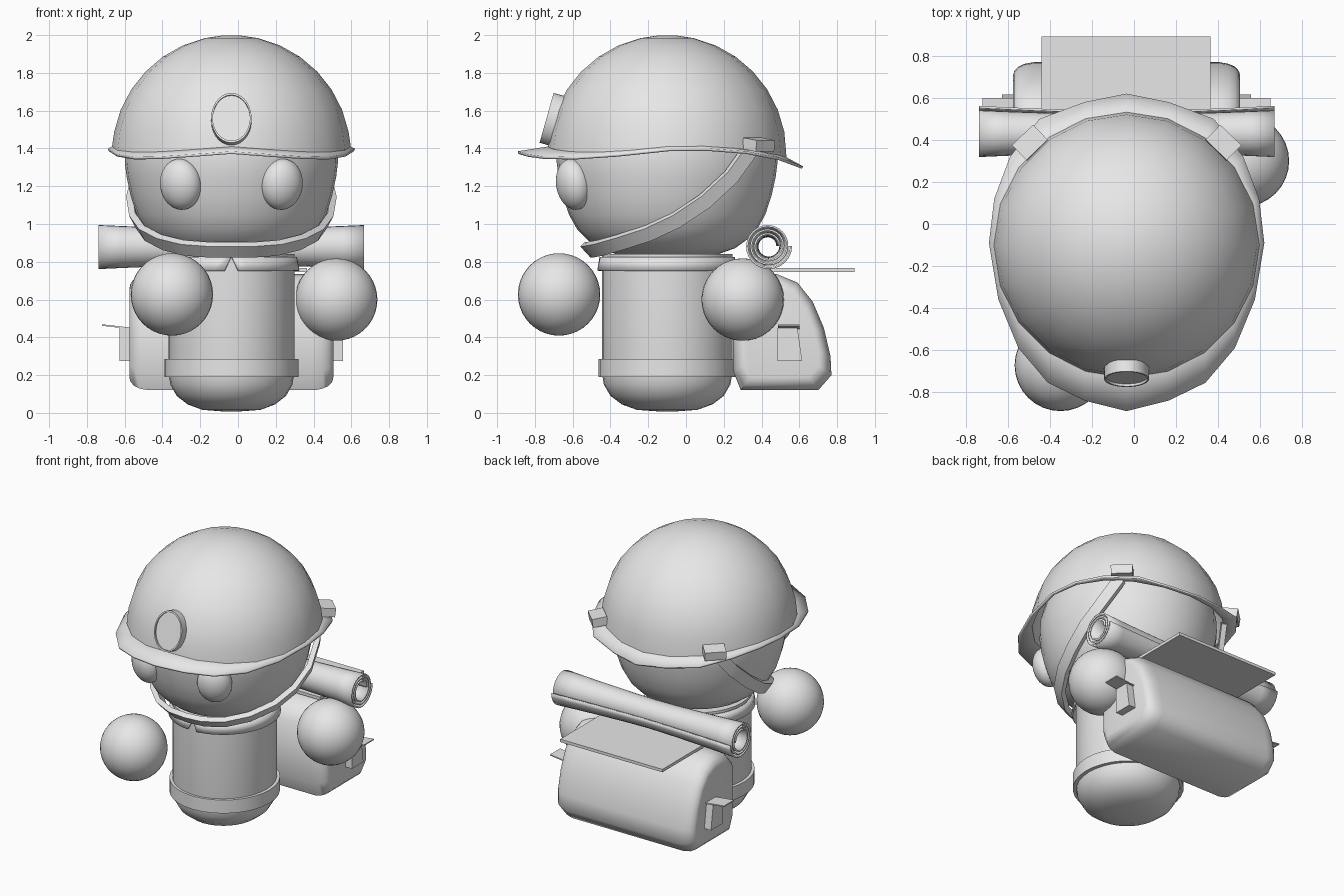
import bpy, bmesh, math
from mathutils import Vector, Matrix

if "Cube" in bpy.data.objects:
    bpy.data.objects.remove(bpy.data.objects["Cube"])

CX, CY = -0.035, -0.1          # vertical axis of the figure
grey = bpy.data.materials.new("plain_grey")
grey.diffuse_color = (0.8, 0.8, 0.8, 1)
grey.use_nodes = True
grey.node_tree.nodes["Principled BSDF"].inputs["Base Color"].default_value = grey.diffuse_color


def finish(name, bm, smooth=40, solid=0, offset=-1):
    bmesh.ops.recalc_face_normals(bm, faces=bm.faces)
    me = bpy.data.meshes.new(name)
    bm.to_mesh(me)
    bm.free()
    ob = bpy.data.objects.new(name, me)
    bpy.context.collection.objects.link(ob)
    me.materials.append(grey)
    if solid:
        m = ob.modifiers.new("thickness", 'SOLIDIFY')
        m.thickness, m.offset = solid, offset
    if smooth:
        bpy.ops.object.select_all(action='DESELECT')
        ob.select_set(True)
        bpy.context.view_layer.objects.active = ob
        bpy.ops.object.shade_smooth_by_angle(angle=math.radians(smooth))
    return ob


def loft(name, rings, closed=True, caps=(True, True), **kw):
    """Skin a list of equally sized point rings."""
    bm = bmesh.new()
    vs = [[bm.verts.new(p) for p in r] for r in rings]
    n = len(vs[0])
    for a, b in zip(vs, vs[1:]):
        for i in range(n if closed else n - 1):
            j = (i + 1) % n
            bm.faces.new((a[i], a[j], b[j], b[i]))
    if caps[0]:
        bm.faces.new(vs[0])
    if caps[1]:
        bm.faces.new(vs[-1])
    return finish(name, bm, **kw)


def circle(r, z, n=32, sx=1.0):
    return [(CX + sx * r * math.sin(k * math.tau / n),
             CY - r * math.cos(k * math.tau / n), z) for k in range(n)]


def lathe(name, profile, n=32, sx=1.0, **kw):
    return loft(name, [circle(r, z, n, sx) for r, z in profile], **kw)


def ball(name, loc, size, rot_z=0.0, rot_x=0.0):
    bm = bmesh.new()
    mat = (Matrix.Translation(loc) @ Matrix.Rotation(rot_z, 4, 'Z')
           @ Matrix.Rotation(rot_x, 4, 'X') @ Matrix.Diagonal((*size, 1)))
    bmesh.ops.create_uvsphere(bm, u_segments=32, v_segments=20, radius=1, matrix=mat)
    return finish(name, bm, smooth=60)


# --- body, belt and notched collar
lathe("body", [(.05, .008), (.16, .016), (.24, .045), (.30, .09), (.335, .15),
               (.345, .21), (.345, .84)], sx=.965)
lathe("belt", [(.33, .19), (.362, .19), (.362, .285), (.33, .285)], sx=.98, caps=(False, False))


def collar_ring(r, z, gap, n=40):
    pts = []
    for k in range(n + 1):
        a = gap + (math.tau - 2 * gap) * k / n
        pts.append((CX + .97 * r * math.sin(a), CY - r * math.cos(a), z))
    return pts


loft("collar", [collar_ring(.366, .752, .1), collar_ring(.352, .825, .005)],
     closed=False, caps=(False, False), solid=.012, offset=0)

# --- head
lathe("head", [(.10, .832), (.27, .84), (.36, .872), (.42, .915), (.475, .97), (.52, 1.05),
               (.553, 1.15), (.575, 1.25), (.585, 1.33), (.58, 1.42), (.54, 1.56),
               (.44, 1.71), (.28, 1.82), (.08, 1.87)], sx=.965)

# --- helmet: brim outline (half, front to back), then dome rings
half = [(0, -.89, 1.385), (.2, -.84, 1.37), (.375, -.755, 1.358), (.515, -.59, 1.355),
        (.61, -.36, 1.37), (.655, -.09, 1.398), (.63, .12, 1.40), (.555, .32, 1.385),
        (.415, .5, 1.35), (.2, .58, 1.32), (0, .62, 1.305)]
outline = half + [(-x, y, z) for x, y, z in half[-2:0:-1]]
lift = [.025, .025, .025, .025, .02, .012, .012, .015, .03, .042, .048]
lift = lift + lift[-2:0:-1]
N, R = len(outline), .632
rim = [(CX + x, y, z) for x, y, z in outline]
base = [(CX + R * math.sin(k * math.tau / N), CY - R * math.cos(k * math.tau / N),
         outline[k][2] + lift[k]) for k in range(N)]
dome = [circle(R * math.cos(a), 1.368 + R * math.sin(a), N)
        for a in (math.radians(d) for d in (11, 22, 33, 44, 55, 66, 77, 86))]
loft("helmet", [rim, base] + dome, caps=(False, True), solid=.014, smooth=35)

# --- headlamp: oval drum with a raised rim
axis = Vector((0, -.962, .272))
up = Vector((0, .272, .962))
face = Vector((CX, -.738, 1.562))


def oval(s, depth):
    return [face - axis * depth + Vector((1, 0, 0)) * (.107 * s * math.cos(t))
            + up * (.137 * s * math.sin(t)) for t in (k * math.tau / 28 for k in range(28))]


loft("headlamp", [oval(1, .13), oval(1, 0), oval(.92, 0), oval(.92, .012)])

# --- parts that come in mirrored pairs
strap_half = [(.44, .34, 1.39), (.495, .24, 1.25), (.528, .1, 1.12), (.512, -.05, 1.02),
              (.462, -.2, .95), (.37, -.35, .902), (.25, -.455, .872), (.12, -.51, .862)]
for side, s in (("left", -1), ("right", 1)):
    # eye
    ball(side + "_eye", (CX + s * .268, -.595, 1.21), (.114, .088, .136), s * .42, .17)
    # strap clip on the brim
    bm = bmesh.new()
    bmesh.ops.create_cube(bm, size=1, matrix=Matrix.Translation((CX + s * .458, .385, 1.42))
                          @ Matrix.Rotation(-s * math.radians(44), 4, 'Z')
                          @ Matrix.Rotation(math.radians(-8), 4, 'X')
                          @ Matrix.Diagonal((.14, .1, .06, 1)))
    finish(side + "_strap_clip", bm, smooth=0)
    # side pocket of the pack, tapering to the top
    quad = [(.485, .275), (.615, .275), (.59, .45), (.485, .45)]
    loft(side + "_pocket", [[(CX + s * x, y, z) for y, z in quad] for x in (.49, .592)], smooth=0)
    # pocket flap sticking out
    flap = [(.5, .44), (.685, .461), (.685, .469), (.5, .448)]
    loft(side + "_pocket_flap", [[(CX + s * x, y, z) for x, z in flap] for y in (.488, .6)],
         smooth=0)

# --- chin strap: flat band lying on the head
path = [Vector(p) for p in strap_half] + [Vector((0, -.522, .862))]
path += [Vector((-p.x, p.y, p.z)) for p in path[-2::-1]]
bands = []
for i, p in enumerate(path):
    tan = (path[min(i + 1, len(path) - 1)] - path[max(i - 1, 0)]).normalized()
    out = p - Vector((0, CY, 1.25))
    out = (out - tan * out.dot(tan)).normalized()
    w = out.cross(tan) * .04
    o = Vector((CX, 0, 0)) + p
    bands.append([o + w + out * .015, o - w + out * .015, o - w - out * .02, o + w - out * .02])
loft("chin_strap", bands, smooth=35)

# --- floating hands
ball("left_hand", (-.35, -.672, .627), (.218,) * 3)
ball("right_hand", (.52, .3, .6), (.218,) * 3)

# --- backpack: side profile skinned across x with rounded ends
prof = [(.25, .22), (.29, .12), (.7, .12), (.77, .2), (.765, .3), (.73, .45), (.67, .59),
        (.59, .69), (.48, .735), (.34, .72), (.25, .62)]
ends = [(.54, .76), (.535, .84), (.515, .92), (.485, .97), (.44, 1)]
stations = [(-x, k) for x, k in ends] + [(x, k) for x, k in ends[::-1]]
loft("backpack", [[(CX + x, .5 + (y - .5) * k, .41 + (z - .41) * k) for y, z in prof]
                  for x, k in stations], smooth=50)

# --- backpack lid
lid = [(.4, .745), (.893, .745), (.893, .766), (.4, .766)]
loft("backpack_lid", [[(x, y, z) for y, z in lid] for x in (-.44, .365)], smooth=0)

# --- bedroll: spiral sheet, pinched towards the middle
rolls = []
for k in range(13):
    u = -1 + k / 6
    f = .8 + .2 * abs(u) ** 1.5
    ring = []
    for j in range(73):
        t = j / 72
        a, r = t * 3 * math.tau, (.06 + .062 * t) * f
        ring.append((CX + u * .703, .435 + r * math.cos(a), .883 + r * math.sin(a)))
    rolls.append(ring)
loft("bedroll", rolls, closed=False, caps=(False, False), solid=.01, offset=0, smooth=50)
